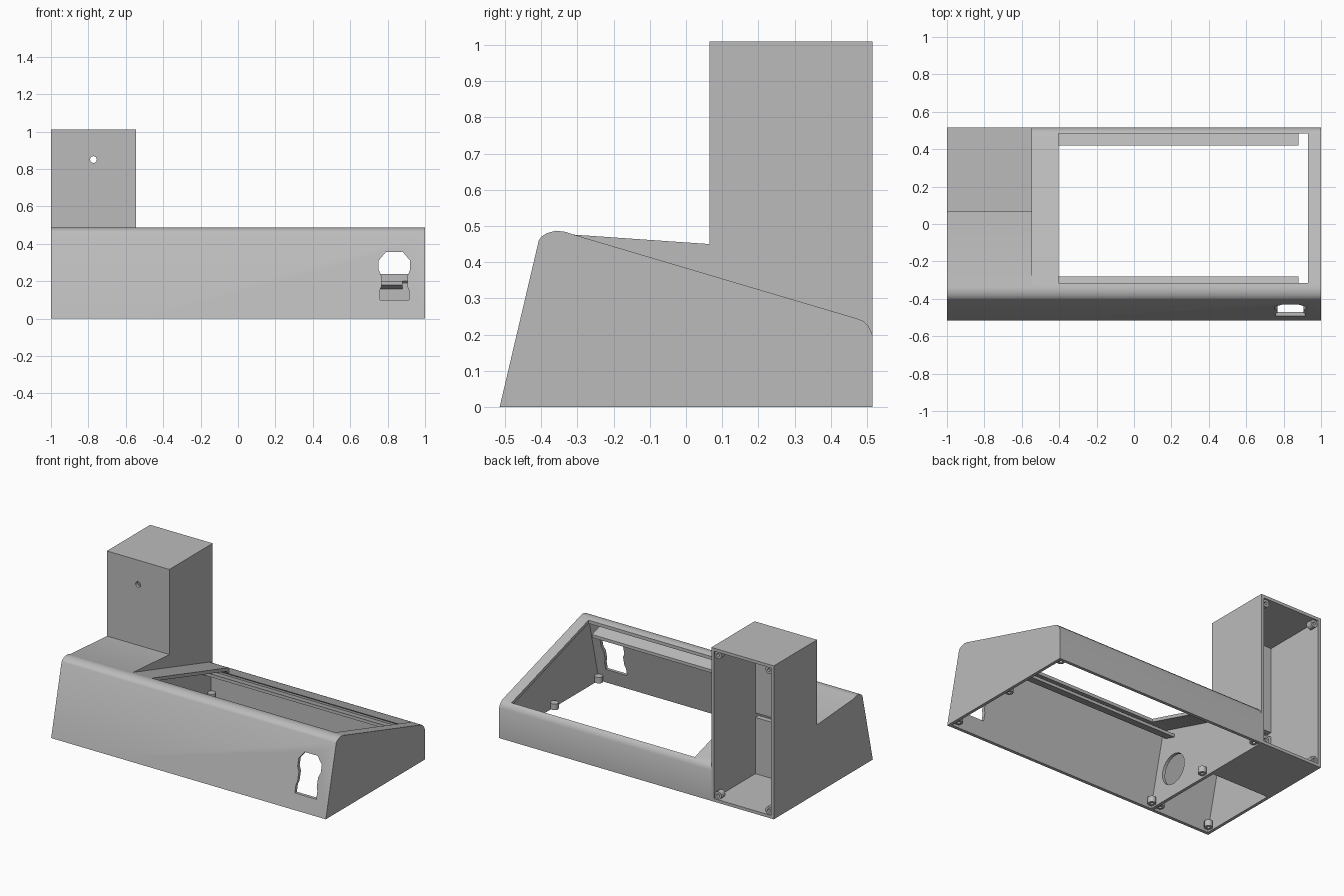
import bpy, bmesh, math
from mathutils import Matrix

if "Cube" in bpy.data.objects:
    bpy.data.objects.remove(bpy.data.objects["Cube"])

grey = bpy.data.materials.new("plain_grey")
grey.use_nodes = True
grey.diffuse_color = (0.5, 0.5, 0.5, 1)
grey.node_tree.nodes["Principled BSDF"].inputs["Base Color"].default_value = (0.5, 0.5, 0.5, 1)


def finish(name, bm):
    bmesh.ops.recalc_face_normals(bm, faces=bm.faces)
    mesh = bpy.data.meshes.new(name)
    bm.to_mesh(mesh)
    bm.free()
    mesh.materials.append(grey)
    obj = bpy.data.objects.new(name, mesh)
    bpy.context.collection.objects.link(obj)
    return obj


def extrude(name, points, push):
    """Prism from a planar outline of 3D points."""
    bm = bmesh.new()
    face = bm.faces.new([bm.verts.new(p) for p in points])
    new = bmesh.ops.extrude_face_region(bm, geom=[face])["geom"]
    bmesh.ops.translate(bm, vec=push, verts=[v for v in new if isinstance(v, bmesh.types.BMVert)])
    return finish(name, bm)


def side_prism(name, profile, x0, x1):
    return extrude(name, [(x0, y, z) for y, z in profile], (x1 - x0, 0, 0))


def box(name, x0, x1, y0, y1, z0, z1):
    return side_prism(name, [(y0, z0), (y1, z0), (y1, z1), (y0, z1)], x0, x1)


def cylinder(name, centre, radius, depth, axis="Z"):
    bm = bmesh.new()
    bmesh.ops.create_cone(bm, cap_ends=True, segments=24, radius1=radius, radius2=radius, depth=depth)
    turn = {"X": Matrix.Rotation(math.pi / 2, 3, "Y"), "Y": Matrix.Rotation(math.pi / 2, 3, "X"),
            "Z": Matrix.Identity(3)}[axis]
    bmesh.ops.transform(bm, matrix=turn, verts=bm.verts)
    bmesh.ops.translate(bm, vec=centre, verts=bm.verts)
    return finish(name, bm)


def cut(obj, *cutters):
    bpy.context.view_layer.objects.active = obj
    for cutter in cutters:
        mod = obj.modifiers.new("cut", "BOOLEAN")
        mod.operation, mod.solver, mod.object = "DIFFERENCE", "EXACT", cutter
        bpy.ops.object.modifier_apply(modifier=mod.name)
        bpy.data.objects.remove(cutter)


def smooth(obj):
    bpy.ops.object.select_all(action="DESELECT")
    obj.select_set(True)
    bpy.context.view_layer.objects.active = obj
    bpy.ops.object.shade_smooth_by_angle(angle=math.radians(30))


SPLIT = -0.545  # plane between tower and console
nose = [(-0.515, 0), (-0.407, 0.46), (-0.4, 0.47), (-0.385, 0.48), (-0.36, 0.487),
        (-0.335, 0.484), (-0.31, 0.476)]

# Console shell: sloped top, rounded front and rear edges, open underneath
console = side_prism("console_shell", nose + [(0.47, 0.245), (0.49, 0.237), (0.505, 0.222),
                                              (0.515, 0.2), (0.515, 0)], SPLIT, 1)
cavity = side_prism("cavity", [(-0.518, -0.1), (-0.386, 0.455), (-0.355, 0.467), (-0.315, 0.456),
                               (0.46, 0.225), (0.495, 0.19), (0.495, -0.1)], SPLIT - 0.1, 0.98)
window = box("window", -0.405, 0.93, -0.315, 0.485, 0.2, 0.8)

# Front socket opening, mirrored outline about its own centre
half = [(0.078, 0.1), (0.078, 0.15), (0.07, 0.17), (0.07, 0.23), (0.084, 0.26), (0.084, 0.31), (0.046, 0.355)]
mid = 0.836
outline = [(mid + w, z) for w, z in half] + [(mid - w, z) for w, z in reversed(half)]
socket = extrude("socket", [(x, -0.6, z) for x, z in outline], (0, 0.27, 0))
cut(console, cavity, window, socket)
smooth(console)

# Tower with lower front chamber, open at the back
tower = side_prism("tower_shell", nose + [(0.065, 0.45), (0.065, 1.01), (0.515, 1.01), (0.515, 0)], -1, SPLIT)
front_room = side_prism("front_room", [(-0.518, -0.1), (-0.386, 0.455), (-0.355, 0.467), (-0.31, 0.456),
                                       (0.05, 0.43), (0.05, -0.1)], -0.98, SPLIT - 0.02)
back_room = box("back_room", -0.98, SPLIT - 0.02, 0.085, 0.6, 0.02, 0.99)
cable_hole = cylinder("cable_hole", (SPLIT, -0.29, 0.18), 0.1, 0.1, "X")
front_hole = cylinder("front_hole", (-0.773, 0.07, 0.85), 0.018, 0.1, "Y")
slot = box("slot", -0.98, SPLIT - 0.02, 0, 0.2, 0.39, 0.42)
cut(tower, front_room, back_room, cable_hole, front_hole, slot)
smooth(tower)

# Sloped rails below the window
for name, y0, y1, z0, z1 in (("front_rail", -0.36, -0.28, 0.435, 0.41), ("rear_rail", 0.42, 0.495, 0.2, 0.178)):
    side_prism(name, [(y0, z0), (y1, z1), (y1, z1 - 0.02), (y0, z0 - 0.02)], SPLIT, 0.88)


# Screw bosses with blind holes
def boss(name, centre, axis):
    post = cylinder(name, centre, 0.025, 0.04, axis)
    step = (0, 0, -0.02) if axis == "Z" else (0, 0.02, 0)
    cut(post, cylinder("bore", [c + s for c, s in zip(centre, step)], 0.01, 0.05, axis))
    smooth(post)


for x in (SPLIT + 0.022, 0.957):
    for y in (-0.46, 0, 0.472):
        boss("base_boss", (x, y, 0.03), "Z")
for x in (-0.957, SPLIT - 0.042):
    boss("chamber_boss", (x, -0.46, 0.03), "Z")
    for z in (0.043, 0.967):
        boss("tower_boss", (x, 0.485, z), "Y")
